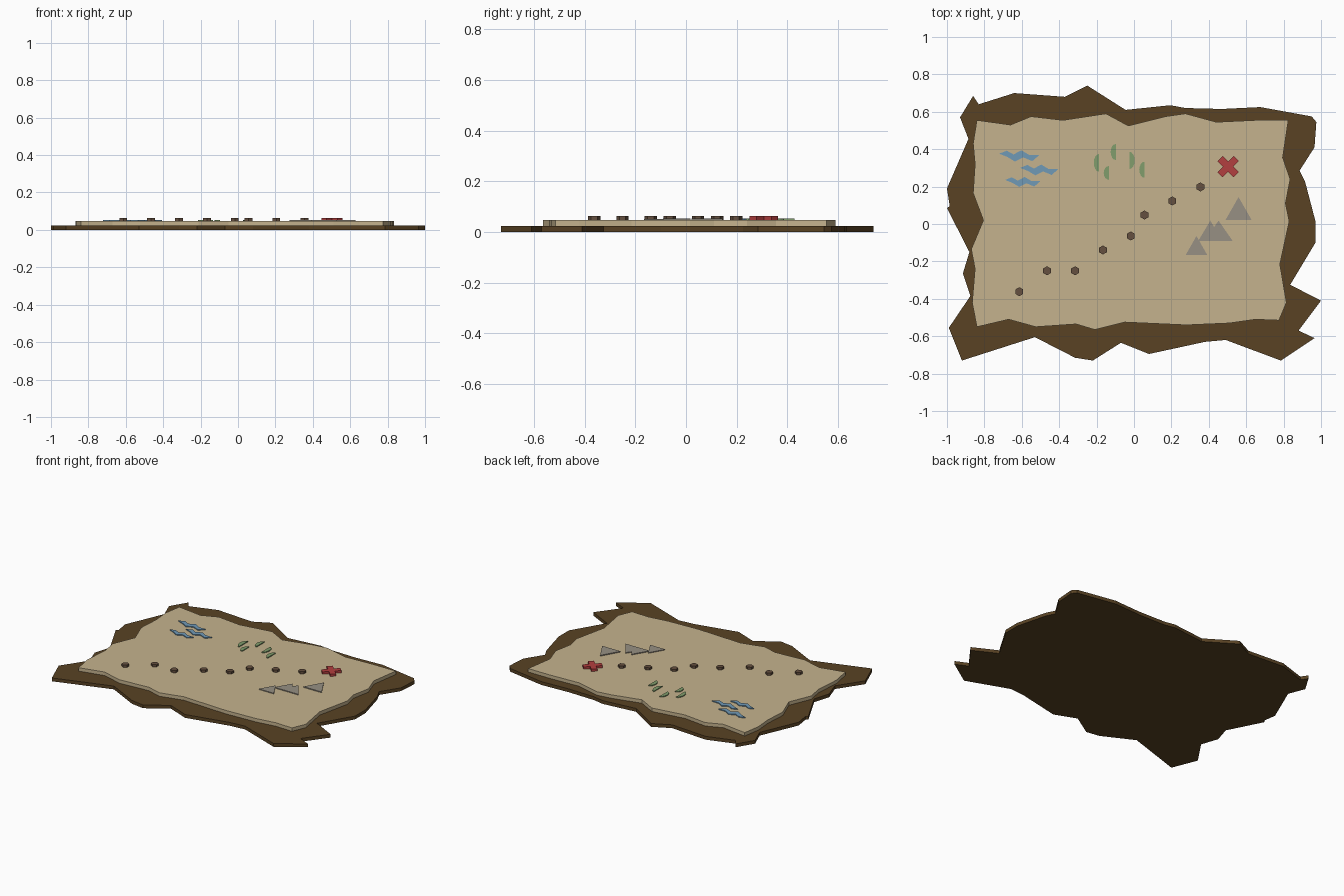
import bpy, bmesh, math
from mathutils import Vector


def material(name, rgb):
    m = bpy.data.materials.new(name)
    m.diffuse_color = (*rgb, 1)
    return m


def slab(name, pts, z0, z1, mat):
    """Extrude a closed flat outline from z0 to z1."""
    bm = bmesh.new()
    face = bm.faces.new([bm.verts.new((x, y, z0)) for x, y in pts])
    ext = bmesh.ops.extrude_face_region(bm, geom=[face], use_keep_orig=True)
    for v in ext["geom"]:
        if isinstance(v, bmesh.types.BMVert):
            v.co.z = z1
    bmesh.ops.recalc_face_normals(bm, faces=bm.faces)
    me = bpy.data.meshes.new(name)
    bm.to_mesh(me)
    bm.free()
    ob = bpy.data.objects.new(name, me)
    me.materials.append(mat)
    bpy.context.collection.objects.link(ob)
    return ob


BASE, PAPER, FLAT, TALL = 0.023, 0.047, 0.053, 0.063
brown = material("dark_brown", (0.10, 0.055, 0.017))
tan = material("parchment", (0.56, 0.45, 0.27))
dot_mat = material("trail_brown", (0.13, 0.08, 0.05))
red = material("red", (0.45, 0.05, 0.05))
grey = material("stone", (0.31, 0.28, 0.23))
green = material("green", (0.22, 0.34, 0.15))
blue = material("blue", (0.16, 0.32, 0.47))

# torn backing
backing = [
    (-.93, .57), (-.86, .685), (-.83, .64), (-.64, .70), (-.37, .68), (-.25, .74),
    (-.045, .61), (.195, .635), (.275, .62), (.47, .615), (.675, .625), (.95, .575),
    (.975, .545), (.965, .41), (.885, .285), (.915, .225), (.97, .015), (.97, -.10),
    (.835, -.325), (1, -.41), (.88, -.57), (.965, -.61), (.785, -.73), (.49, -.62),
    (.38, -.63), (.08, -.695), (-.07, -.635), (-.22, -.73), (-.315, -.715),
    (-.53, -.605), (-.92, -.73), (-.99, -.555), (-.875, -.385), (-.915, -.265),
    (-.88, -.15), (-1, .085), (-.985, .095), (-1, .19), (-.885, .455)]
slab("backing", backing, 0, BASE, brown)

# parchment sheet
sheet = [
    (-.84, .555), (-.66, .53), (-.55, .575), (-.38, .555), (-.15, .59), (-.03, .525),
    (.17, .575), (.275, .59), (.44, .545), (.65, .555), (.825, .555), (.795, .355),
    (.835, .24), (.81, .11), (.83, .015), (.78, -.215), (.815, -.42), (.775, -.515),
    (.65, -.51), (.51, -.53), (.28, -.54), (-.05, -.525), (-.21, -.565), (-.31, -.535),
    (-.525, -.55), (-.67, -.51), (-.84, -.55), (-.865, -.42), (-.85, -.24),
    (-.87, -.135), (-.805, .02), (-.86, .165), (-.85, .32), (-.86, .43)]
slab("parchment_sheet", sheet, BASE, PAPER, tan)

# hexagonal trail dots
for x, y in [(-.613, -.362), (-.465, -.25), (-.315, -.25), (-.166, -.139),
             (-.017, -.064), (.056, .048), (.205, .123), (.355, .198)]:
    ring = [(x + .024 * math.sin(a * math.pi / 3), y + .024 * math.cos(a * math.pi / 3))
            for a in range(6)]
    slab("trail_dot", ring, PAPER, TALL, dot_mat)

# cross mark as one twelve-sided outline
cross = []
for k in range(4):
    for p in [(.061, -.019), (.061, .019), (.019, .019)]:
        a = math.pi / 4 + k * math.pi / 2
        cross.append((.503 + p[0] * math.cos(a) - p[1] * math.sin(a),
                      .307 + p[0] * math.sin(a) + p[1] * math.cos(a)))
slab("cross_mark", cross, PAPER, TALL, red)

# mountains: centre x, base y, half width, height
for i, (x, y, w, h) in enumerate([(.559, .021, .070, .123), (.408, -.091, .065, .109),
                                  (.452, -.091, .076, .109), (.334, -.166, .058, .102)]):
    slab("mountain", [(x - w, y), (x + w, y), (x, y + h)], PAPER, FLAT - i * .0003, grey)

# trees: half ellipses, centre x, centre y, half height, bulge direction
for x, y, h, d in [(-.187, .327, .048, -1), (-.134, .273, .037, -1), (-.097, .385, .043, -1),
                   (-.024, .340, .046, 1), (.056, .290, .043, -1)]:
    arc = [(x + d * .028 * math.sin(a * math.pi / 8), y + h * math.cos(a * math.pi / 8))
           for a in range(9)]
    slab("tree", arc, PAPER, FLAT, green)

# waves: zigzag ribbons, centre and scale
zigzag = [(-.107, .012), (-.066, .028), (-.030, .008), (.012, .030), (.052, .006), (.107, .004),
          (.070, -.028), (.022, -.008), (-.022, -.030), (-.062, -.006)]
for x, y, s in [(-.614, .364, 1), (-.507, .289, .95), (-.595, .225, .88)]:
    slab("wave", [(x + s * u, y + s * v) for u, v in zigzag], PAPER, FLAT, blue)
